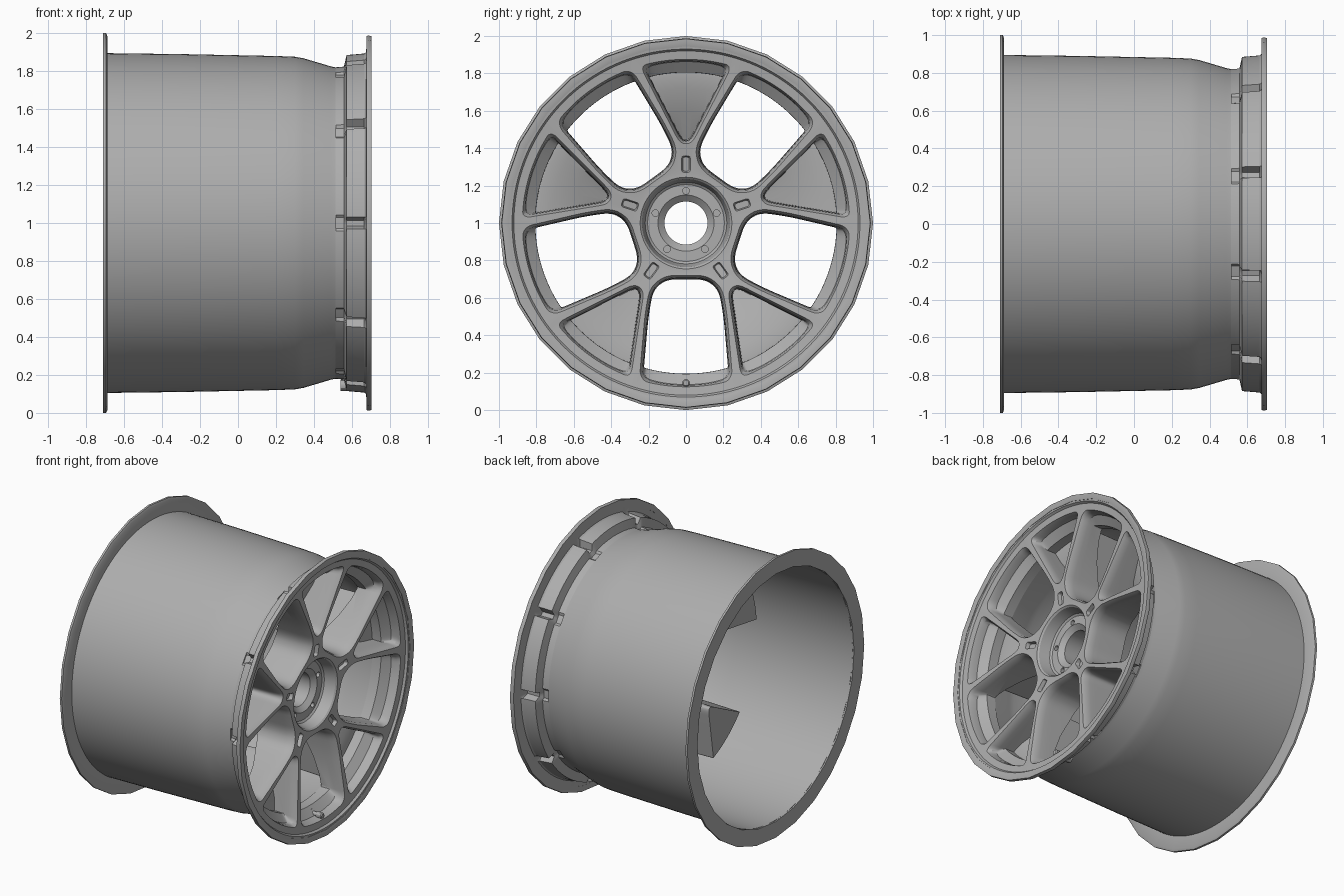
import bpy, bmesh
from math import sin, cos, pi, radians, hypot
from mathutils import Vector

if "Cube" in bpy.data.objects:
    bpy.data.objects.remove(bpy.data.objects["Cube"])

# One mid-grey metal for every part
metal = bpy.data.materials.new("grey_metal")
metal.diffuse_color = (.42, .42, .42, 1)
metal.use_nodes = True
metal.node_tree.nodes["Principled BSDF"].inputs["Base Color"].default_value = metal.diffuse_color

def finish(name, bm, recalc=True):
    if recalc:
        bmesh.ops.recalc_face_normals(bm, faces=bm.faces)
    elif bm.calc_volume(signed=True) < 0:
        bmesh.ops.reverse_faces(bm, faces=bm.faces)
    me = bpy.data.meshes.new(name)
    bm.to_mesh(me)
    bm.free()
    me.materials.append(metal)
    ob = bpy.data.objects.new(name, me)
    bpy.context.collection.objects.link(ob)
    return ob

def smooth(ob, angle=30):
    bpy.ops.object.select_all(action='DESELECT')
    ob.select_set(True)
    bpy.context.view_layer.objects.active = ob
    bpy.ops.object.shade_smooth_by_angle(angle=radians(angle))

def revolve(name, profile, segs, warp=None, centre=(0, 1)):
    """Closed (radius, x) profile turned around the x axis."""
    bm = bmesh.new()
    rings = []
    for i in range(segs):
        a = 2 * pi * i / segs
        ring = []
        for r, x in profile:
            rr = warp(r, x, a) if warp else r
            ring.append(bm.verts.new((x, centre[0] + rr * cos(a), centre[1] + rr * sin(a))))
        rings.append(ring)
    n = len(profile)
    for i in range(segs):
        p, q = rings[i], rings[(i + 1) % segs]
        for j in range(n):
            k = (j + 1) % n
            bm.faces.new((p[j], p[k], q[k], q[j]))
    return finish(name, bm)

def front_x(r):
    """Height of the spoke face at a given radius."""
    pts = [(0, .615), (.27, .615), (.45, .64), (.85, .672), (1, .675)]
    for (r0, x0), (r1, x1) in zip(pts, pts[1:]):
        if r <= r1:
            return x0 + (x1 - x0) * (r - r0) / (r1 - r0)
    return .675

def inset_poly(pts, d):
    out = []
    for i, p in enumerate(pts):
        e1 = (p - pts[i - 1]).normalized()
        e2 = (pts[(i + 1) % len(pts)] - p).normalized()
        n1, n2 = Vector((-e1.y, e1.x)), Vector((-e2.y, e2.x))
        out.append(p + (n1 + n2) / (1 + n1.dot(n2)) * d)
    return out

def fillet(pts, rad, n=6):
    out = []
    for i, p in enumerate(pts):
        a, b = pts[i - 1] - p, pts[(i + 1) % len(pts)] - p
        s = p + a.normalized() * min(rad, .45 * a.length)
        e = p + b.normalized() * min(rad, .45 * b.length)
        for k in range(n + 1):
            t = k / n
            out.append(s * (1 - t) ** 2 + p * 2 * t * (1 - t) + e * t * t)
    return out

def mirrored(half):
    right = [Vector(p) for p in half]
    return right + [Vector((-p.x, p.y)) for p in reversed(right) if p.x > 0]

def add_cutter(bm, outline, levels, angle, rad):
    """Loft an outline through levels of (x, follows face, inset, radius limit)."""
    rings = []
    for x, follow, inset, limit in levels:
        ring = []
        for p in fillet(inset_poly(outline, inset), rad):
            r = hypot(p.x, p.y)
            if r > limit:
                p = p * (limit / r)
            px = x + (front_x(min(r, limit)) if follow else 0)
            ring.append(bm.verts.new((px, p.x * sin(angle) + p.y * cos(angle),
                                      1 - p.x * cos(angle) + p.y * sin(angle))))
        rings.append(ring)
    n = len(rings[0])
    for p, q in zip(rings, rings[1:]):
        for j in range(n):
            bm.faces.new((p[j], p[(j + 1) % n], q[(j + 1) % n], q[j]))
    bm.faces.new(rings[0][::-1])
    bm.faces.new(rings[-1])

# Barrel and rear flange
barrel = revolve("barrel", [(.895, -.70), (.89, -.3), (.88, .2), (.876, .30), (.868, .345),
                            (.825, .49), (.82, .515), (.808, .515), (.812, .485), (.853, .34),
                            (.861, .295), (.866, .2), (.88, -.70)], 128)
smooth(barrel)
rear_flange = revolve("rear_flange", [(.885, -.71), (1, -.71), (1, -.695), (.985, -.688),
                                      (.885, -.688)], 28)
smooth(rear_flange)

# Wheel face: solid disc whose outer wall is notched behind every spoke
def notch(r, x, a):
    if not (.80 < r < .9 and .505 < x < .674):
        return r
    step = pi / 5
    off = abs((a + step / 2) % step - step / 2)
    inner = r < .85
    low, width = (.81, 2.2) if inner else (.84, 1.2)
    return low if off < radians(width) else r

wheel_face = revolve("wheel_face", [
    (.115, .33), (.29, .33), (.36, .34), (.46, .38), (.6, .45), (.72, .49), (.79, .50),
    (.82, .50), (.82, .51), (.824, .558), (.885, .572), (.893, .665), (.90, .675), (.955, .677),
    (.955, .698), (.93, .695), (.92, .68), (.85, .672), (.45, .64), (.27, .615),
    (.245, .615), (.235, .605), (.218, .53), (.205, .52), (.15, .52), (.115, .49)], 360, notch)

# Window, slot and bolt hole cutters, five of each
inner_window = mirrored([(.028, .43), (.238, .838), (.12, .867), (0, .875)])
outer_window = mirrored([(.11, .285), (.19, .35), (.215, .5), (.243, .835), (.12, .867), (0, .875)])
slot = mirrored([(.024, .27), (.024, .36)])
hole = mirrored([(.018 * sin(k * pi / 8 + pi / 16), .172 - .018 * cos(k * pi / 8 + pi / 16))
                 for k in range(8)])
window_levels = [(.9, 0, -.008, .876), (.004, 1, -.008, .876), (-.022, 1, .006, .874),
                 (-.06, 1, .010, .870), (-.10, 1, .012, .806), (0, 0, .022, .80)]
bm = bmesh.new()
for k in range(5):
    a = pi / 2 + k * 2 * pi / 5
    add_cutter(bm, inner_window, window_levels, a, .05)
    add_cutter(bm, outer_window, window_levels, a + pi / 5, .06)
    add_cutter(bm, slot, [(.1, 1, 0, 1), (0.003, 1, 0, 1), (-.025, 1, .007, 1)], a, .015)
    add_cutter(bm, hole, [(.7, 0, 0, 1), (.47, 0, 0, 1)], a, .003)
cutter = finish("cutter", bm, recalc=False)
cutter.hide_render = True
mod = wheel_face.modifiers.new("cut", 'BOOLEAN')
mod.operation = 'DIFFERENCE'
mod.solver = 'EXACT'
mod.object = cutter
bpy.context.view_layer.objects.active = wheel_face
bpy.ops.object.modifier_apply(modifier="cut")
bpy.data.objects.remove(cutter)
smooth(wheel_face)

# Front lip
front_lip = revolve("front_lip", [(.945, .676), (.985, .676), (.988, .685), (.985, .704),
                                  (.965, .704), (.945, .699)], 28)
smooth(front_lip)

# Tyre valve: base nut, stem and cap
valve = revolve("valve", [(.001, .54), (.03, .54), (.03, .585), (.016, .592), (.014, .625),
                          (.021, .628), (.021, .665), (.015, .672), (.001, .672)],
                12, centre=(0, .145))
smooth(valve)
